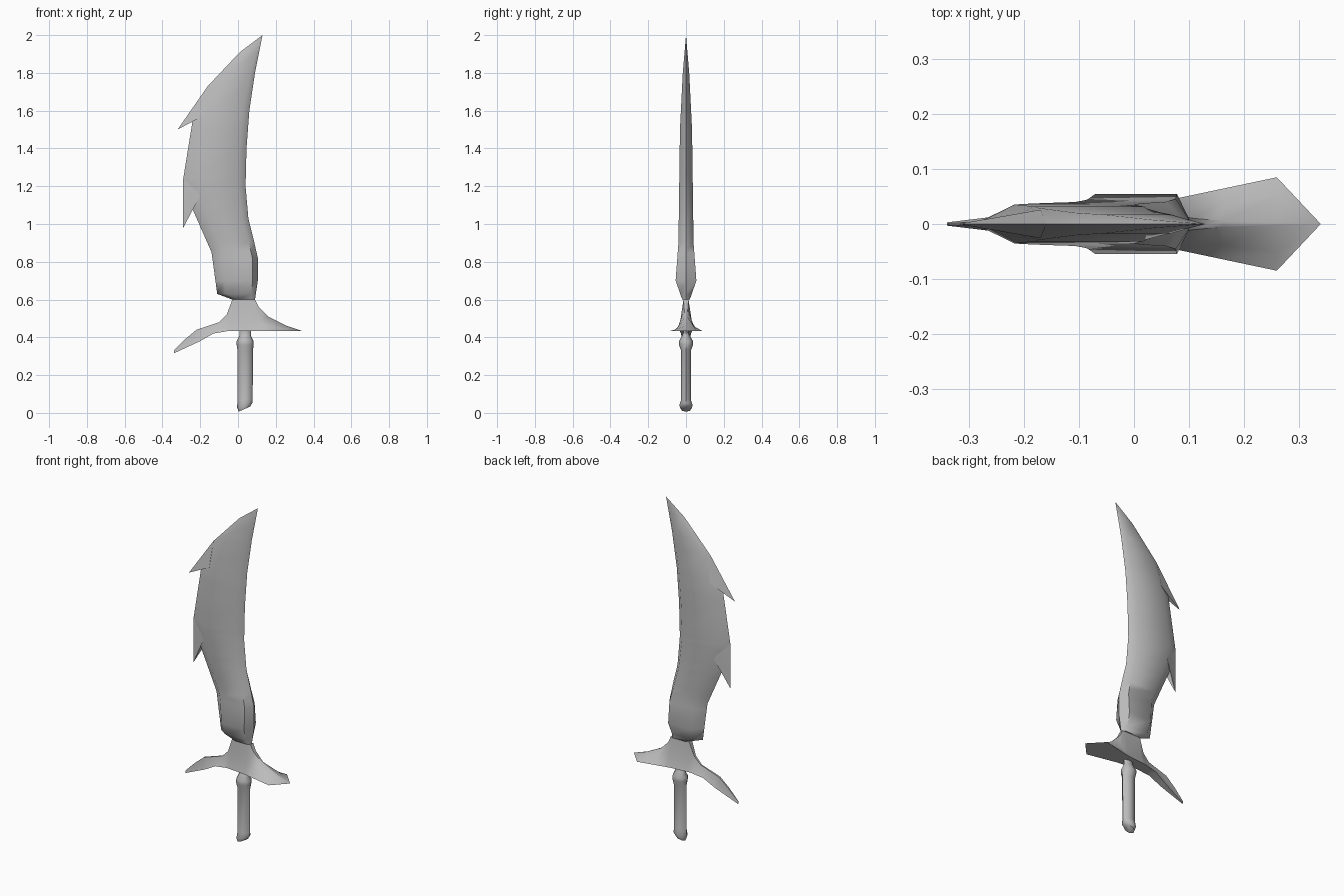
import bpy
import bmesh
import math

old = bpy.data.objects.get("Cube")
if old:
    bpy.data.objects.remove(old, do_unlink=True)

steel = bpy.data.materials.new("grey steel")
steel.use_nodes = True
grey = (.5, .5, .5, 1)
steel.diffuse_color = grey
steel.node_tree.nodes["Principled BSDF"].inputs["Base Color"].default_value = grey


def finish(name, bm):
    """Turn a bmesh into a smooth shaded object."""
    bmesh.ops.remove_doubles(bm, verts=bm.verts, dist=.0005)
    bmesh.ops.recalc_face_normals(bm, faces=bm.faces)
    mesh = bpy.data.meshes.new(name)
    bm.to_mesh(mesh)
    bm.free()
    mesh.materials.append(steel)
    obj = bpy.data.objects.new(name, mesh)
    bpy.context.collection.objects.link(obj)
    bpy.ops.object.select_all(action="DESELECT")
    obj.select_set(True)
    bpy.context.view_layer.objects.active = obj
    bpy.ops.object.shade_smooth_by_angle(angle=math.radians(55))


def loft(name, rings):
    """Skin a list of equally sized closed rings and cap both ends."""
    bm = bmesh.new()
    loops = [[bm.verts.new(point) for point in ring] for ring in rings]
    for lower, upper in zip(loops, loops[1:]):
        for i in range(len(lower)):
            bm.faces.new((lower[i - 1], lower[i], upper[i], upper[i - 1]))
    bm.faces.new(loops[0])
    bm.faces.new(loops[-1])
    finish(name, bm)


def track(keys, position):
    """Straight-line value of a keyed curve at a position."""
    for (start, first), (end, last) in zip(keys, keys[1:]):
        if position <= end:
            return first + (last - first) * (position - start) / (end - start)
    return keys[-1][1]


def stations(*curves):
    """Every position at which any of the curves bends."""
    return sorted({position for curve in curves for position, value in curve})


# Blade: spine and cutting edge are sharp, the broad faces lie between them
spine = [(.6, -.03), (.63, -.11), (.85, -.14), (1.1, -.25), (1.24, -.29),
         (1.55, -.24), (1.73, -.16), (1.91, .01), (2, .13)]
edge = [(.6, .09), (.7, .105), (.82, .105), (.93, .08), (1.03, .055), (1.2, .04),
        (1.4, .045), (1.6, .06), (1.8, .09), (2, .13)]
thickness = [(.6, .02), (.7, .055), (.9, .04), (1.5, .032), (1.8, .017), (2, 0)]


def blade_ring(z):
    back, front, half = (track(curve, z) for curve in (spine, edge, thickness))
    width = front - back
    left = back + width * .22
    right = front - width * .12
    return [(back, 0, z), (left, -half, z), (right, -half, z),
            (front, 0, z), (right, half, z), (left, half, z)]


loft("blade", [blade_ring(z) for z in stations(spine, edge, thickness)])


# Swept barbs on the spine: wedges that thicken towards the blade
def barb(name, outline, root, half):
    bm = bmesh.new()
    rim = [bm.verts.new((x, 0, z)) for x, z in outline]
    near, far = (bm.verts.new((root[0], y, root[1])) for y in (-half, half))
    for apex in (near, far):
        for start, end in zip(rim, rim[1:]):
            bm.faces.new((start, end, apex))
    for end in (rim[0], rim[-1]):
        bm.faces.new((end, near, far))
    finish(name, bm)


barb("upper_barb", [(-.16, 1.73), (-.32, 1.5), (-.24, 1.55)], (-.17, 1.58), .026)
barb("lower_barb", [(-.28, 1.3), (-.29, 1.24), (-.29, .98), (-.25, 1.09)],
     (-.2, 1.15), .034)

# Guard: drooping left quillon, flat spade-shaped right quillon, raised neck
ridge = [(-.34, .33), (-.28, .39), (-.22, .44), (-.1, .48), (-.06, .52), (-.03, .6),
         (.09, .6), (.11, .56), (.16, .51), (.26, .46), (.34, .434)]
underside = [(-.34, .315), (-.2, .38), (-.13, .42), (-.05, .434), (.34, .434)]
flare = [(-.34, .003), (-.2, .02), (.07, .045), (.26, .085), (.34, 0)]


def guard_ring(x):
    top, bottom, wide = (track(curve, x) for curve in (ridge, underside, flare))
    rise = top - bottom
    shoulder = bottom + rise * .35
    middle = wide * .6
    narrow = min(wide * .5, rise * .08)
    return [(x, -wide, bottom), (x, -middle, shoulder), (x, -narrow, top),
            (x, narrow, top), (x, middle, shoulder), (x, wide, bottom)]


loft("guard", [guard_ring(x) for x in stations(ridge, underside, flare)])

# Grip: thin neck, collar, oval handle and slanted pommel
broad = [(.02, .03), (.04, .04), (.33, .041), (.36, .045), (.38, .045), (.41, .03),
         (.45, .03)]
deep = [(.02, .028), (.04, .035), (.07, .026), (.33, .026), (.36, .037), (.38, .037),
        (.41, .02), (.43, .012), (.45, .018)]


def grip_ring(z, sides=8):
    slant = max(0, .6 - z * 8)
    ring = []
    for i in range(sides):
        angle = math.tau * i / sides
        across = track(broad, z) * math.cos(angle)
        ring.append((.038 + across - slant * .01, track(deep, z) * math.sin(angle),
                     z + slant * across))
    return ring


loft("grip", [grip_ring(z) for z in stations(broad, deep)])
